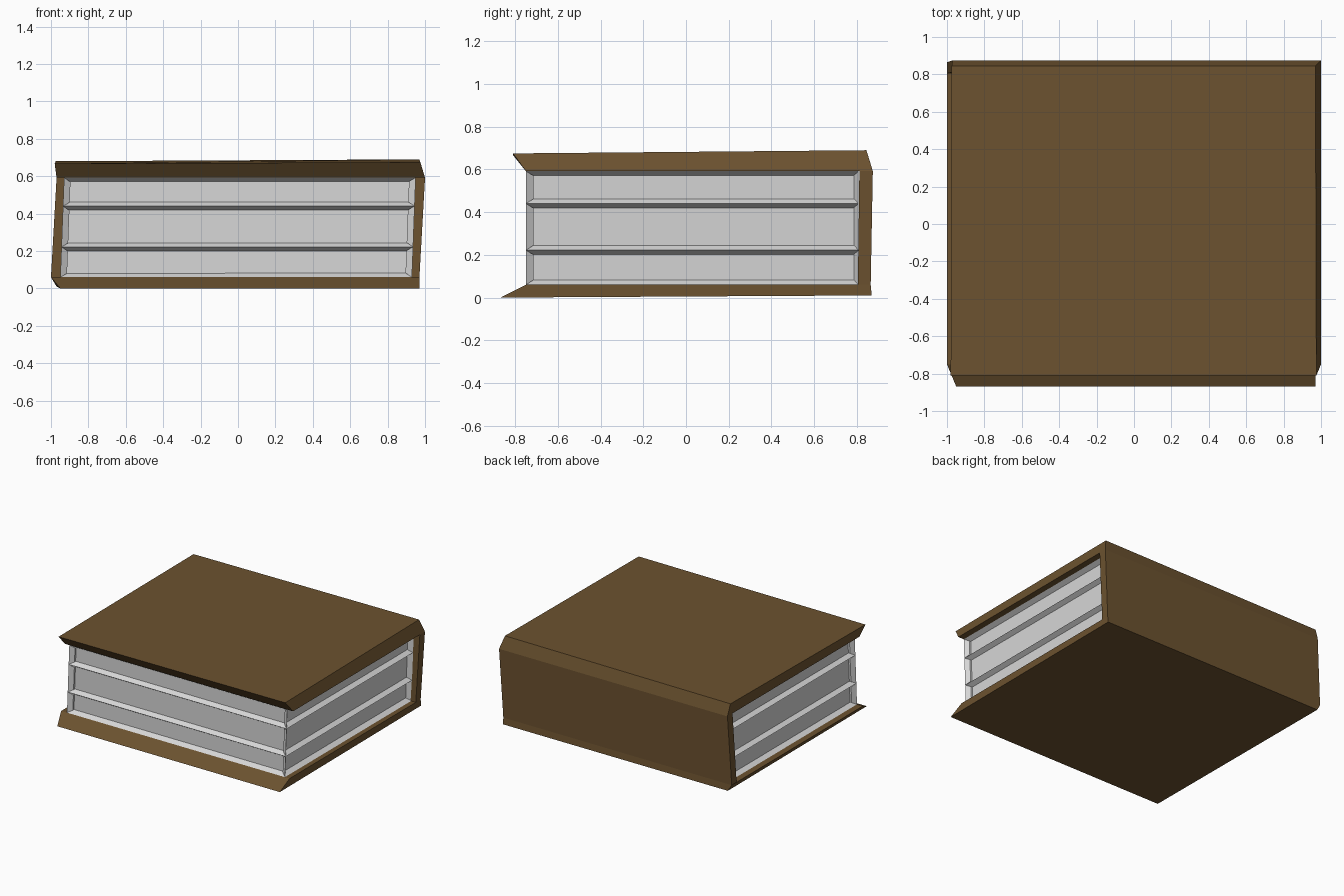
import bpy, bmesh

if "Cube" in bpy.data.objects:
    bpy.data.objects.remove(bpy.data.objects["Cube"])


def material(name, color):
    m = bpy.data.materials.new(name)
    m.diffuse_color = (*color, 1)
    m.use_nodes = True
    m.node_tree.nodes["Principled BSDF"].inputs["Base Color"].default_value = m.diffuse_color
    return m


brown = material("leather brown", (0.15, 0.085, 0.029))
grey = material("paper grey", (0.68, 0.68, 0.68))


def loft(name, rings, mat, inset=False):
    """Stack four-cornered rings (front-left, front-right, back-right, back-left)."""
    bm = bmesh.new()
    loops = [[bm.verts.new(p) for p in ring] for ring in rings]
    bm.faces.new(loops[0][::-1])
    bm.faces.new(loops[-1])
    panels = []
    for a, b in zip(loops, loops[1:]):
        for i in range(4):
            j = (i + 1) % 4
            f = bm.faces.new((a[i], a[j], b[j], b[i]))
            if i != 2:                      # every side except the spine side
                panels.append(f)
    bmesh.ops.recalc_face_normals(bm, faces=bm.faces)
    if inset:
        bmesh.ops.inset_individual(bm, faces=panels, thickness=0.03, depth=-0.035)
    me = bpy.data.meshes.new(name)
    bm.to_mesh(me)
    bm.free()
    me.materials.append(mat)
    ob = bpy.data.objects.new(name, me)
    bpy.context.collection.objects.link(ob)
    return ob


def rect(x0, x1, y0, y1, z):
    return [(x0, y0, z), (x1, y0, z), (x1, y1, z), (x0, y1, z)]


# bottom cover, flaring forward at its lower edge
loft("bottom_cover", [
    [(-0.95, -0.87, 0), (0.97, -0.87, 0), (0.97, 0.87, 0.01), (-0.97, 0.87, 0.01)],
    rect(-1.0, 0.97, -0.75, 0.865, 0.06)], brown)

# top cover, slightly tilted
loft("top_cover", [
    rect(-0.97, 1.0, -0.75, 0.875, 0.592),
    [(-0.98, -0.81, 0.667), (0.975, -0.81, 0.675),
     (0.97, 0.845, 0.69), (-0.975, 0.845, 0.68)]], brown)

# spine, leaning with the book
loft("spine", [
    rect(-1.0, 0.97, 0.805, 0.865, 0.06),
    rect(-0.97, 1.0, 0.812, 0.875, 0.592)], brown)

# page block: three stacked bundles with recessed panels on each open side
levels = (0.06, 0.222, 0.44, 0.592)
rings = []
for z in levels:
    s = 0.02 * (z - 0.06) / 0.532
    rings.append(rect(-0.95 + s, 0.93 + s, -0.75, 0.808, z))
loft("pages", rings, grey, inset=True)
